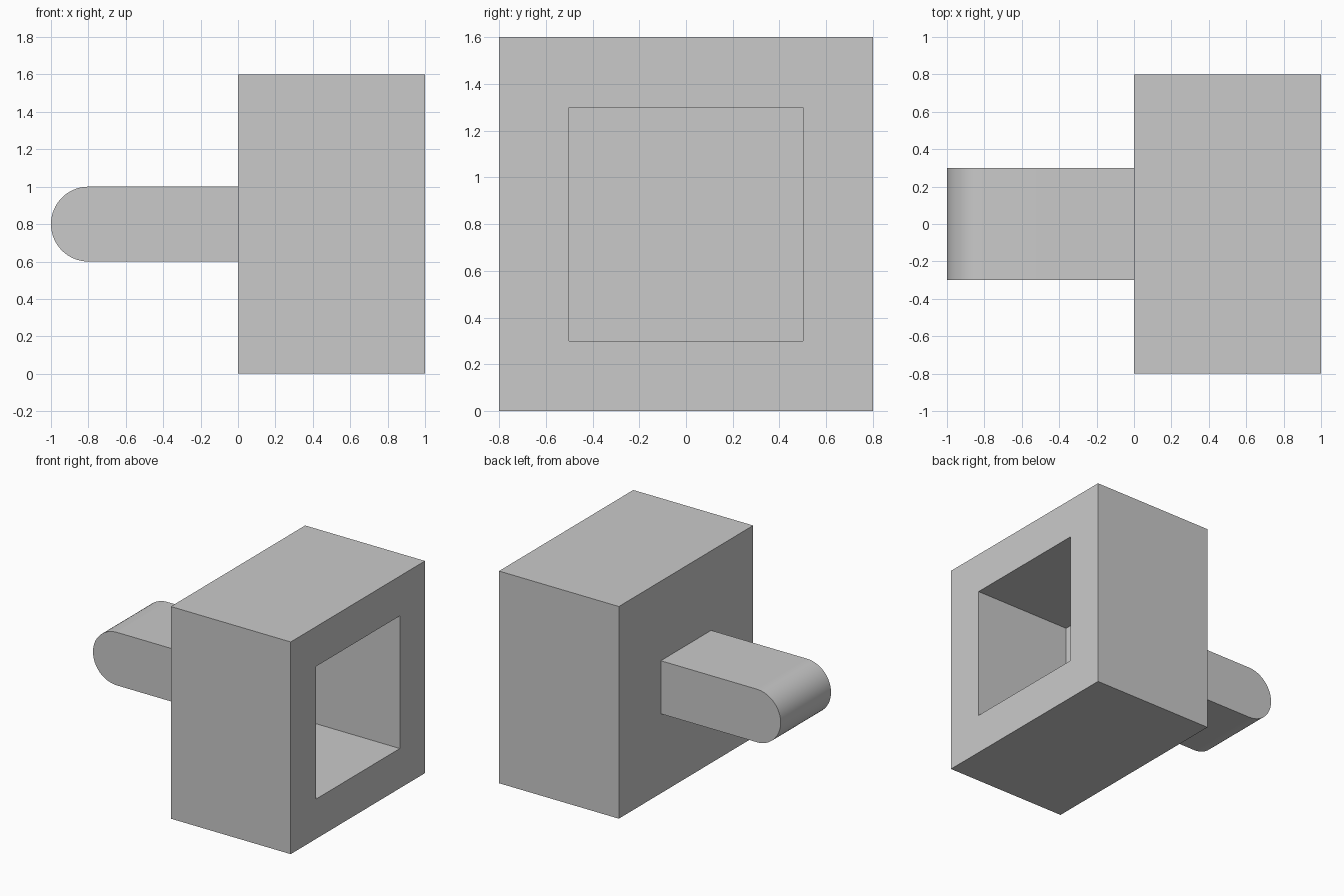
import bpy
import bmesh
from math import cos, sin, pi, radians

default = bpy.data.objects.get("Cube")
if default:
    bpy.data.objects.remove(default, do_unlink=True)

# Single plain grey
GREY = (0.59, 0.59, 0.59, 1.0)
grey = bpy.data.materials.new("plain grey")
grey.use_nodes = True
grey.diffuse_color = GREY
grey.node_tree.nodes["Principled BSDF"].inputs["Base Color"].default_value = GREY


def make_object(name, bm):
    bmesh.ops.recalc_face_normals(bm, faces=bm.faces)
    mesh = bpy.data.meshes.new(name)
    bm.to_mesh(mesh)
    bm.free()
    mesh.materials.append(grey)
    obj = bpy.data.objects.new(name, mesh)
    bpy.context.collection.objects.link(obj)
    return obj


def extrude(bm, face, offset):
    geom = bmesh.ops.extrude_face_region(bm, geom=[face])["geom"]
    verts = [v for v in geom if isinstance(v, bmesh.types.BMVert)]
    bmesh.ops.translate(bm, vec=offset, verts=verts)


# Socket block: a box whose right face is inset and pushed in as a deep pocket
WIDTH, SIDE, RIM, DEPTH = 1.0, 1.6, 0.3, 0.8
bm = bmesh.new()
bmesh.ops.create_cube(bm, size=1)
bmesh.ops.scale(bm, vec=(WIDTH, SIDE, SIDE), verts=bm.verts)
bmesh.ops.translate(bm, vec=(WIDTH / 2, 0, SIDE / 2), verts=bm.verts)
bm.normal_update()
opening = max(bm.faces, key=lambda f: f.calc_center_median().x)
bmesh.ops.inset_region(bm, faces=[opening], thickness=RIM, use_even_offset=True)
extrude(bm, opening, (-DEPTH, 0, 0))
if opening.is_valid:
    bmesh.ops.delete(bm, geom=[opening], context="FACES_ONLY")
make_object("socket_block", bm)

# Round-ended tongue: a profile extruded across y, rooted inside the block wall
RADIUS, HALF, MID, STEPS, ROOT = 0.2, 0.3, SIDE / 2, 32, 0.05
profile = [(ROOT, MID + RADIUS)]
for i in range(STEPS + 1):
    a = pi / 2 + pi * i / STEPS
    profile.append((RADIUS - 1 + RADIUS * cos(a), MID + RADIUS * sin(a)))
profile.append((ROOT, MID - RADIUS))
bm = bmesh.new()
face = bm.faces.new([bm.verts.new((x, -HALF, z)) for x, z in profile])
extrude(bm, face, (0, 2 * HALF, 0))
tongue = make_object("tongue", bm)

# Smooth the rounded end and keep the side edges sharp
bpy.ops.object.select_all(action="DESELECT")
tongue.select_set(True)
bpy.context.view_layer.objects.active = tongue
bpy.ops.object.shade_smooth_by_angle(angle=radians(30))
